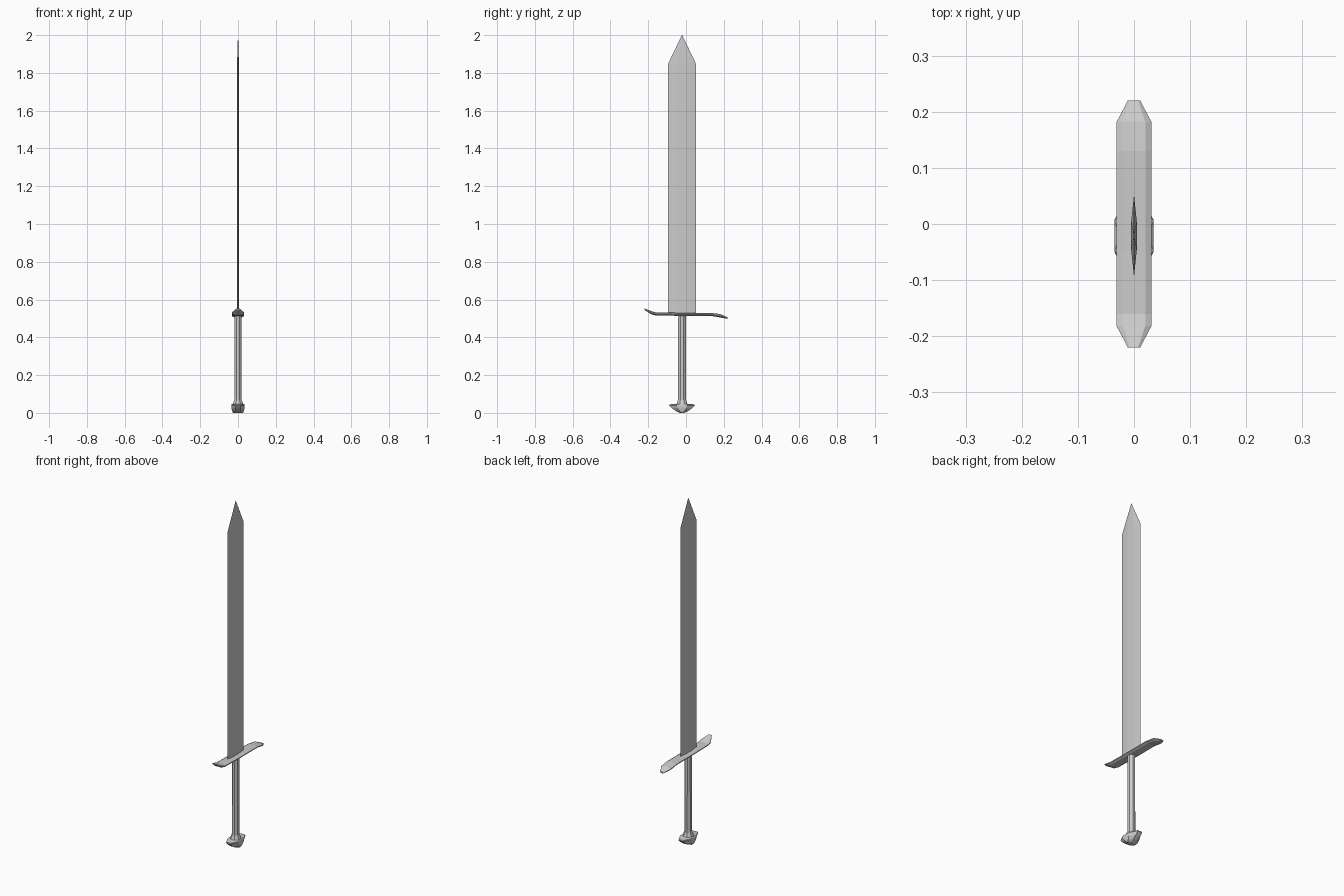
import bpy, bmesh, math

if "Cube" in bpy.data.objects:
    bpy.data.objects.remove(bpy.data.objects["Cube"])

CY = -0.021  # centre line of blade and grip


def loft(name, rings):
    """Skin a list of equal-length vertex rings and cap both ends."""
    bm = bmesh.new()
    loops = [[bm.verts.new(p) for p in ring] for ring in rings]
    n = len(loops[0])
    for a, b in zip(loops, loops[1:]):
        for i in range(n):
            j = (i + 1) % n
            bm.faces.new((a[i], a[j], b[j], b[i]))
    bm.faces.new(loops[0])
    bm.faces.new(loops[-1])
    bmesh.ops.remove_doubles(bm, verts=bm.verts, dist=0.00005)
    bmesh.ops.recalc_face_normals(bm, faces=bm.faces)
    me = bpy.data.meshes.new(name)
    bm.to_mesh(me)
    bm.free()
    ob = bpy.data.objects.new(name, me)
    bpy.context.collection.objects.link(ob)
    return ob


# Blade: flat six-sided section, pointed tip
def blade_ring(z, hy, fy, hx):
    return [(0, CY + hy, z), (-hx, CY + fy, z), (-hx, CY - fy, z),
            (0, CY - hy, z), (hx, CY - fy, z), (hx, CY + fy, z)]


loft("blade", [blade_ring(0.52, 0.073, 0.025, 0.005),
               blade_ring(1.85, 0.073, 0.025, 0.005),
               blade_ring(2.0, 0.001, 0.0005, 0.0005)])


# Crossguard: bevelled bar, one end curling up and the other down
def guard_ring(y, hx, z, hz):
    k = hx * 0.65
    return [(hx, y, z + hz * 0.3), (k, y, z + hz), (-k, y, z + hz), (-hx, y, z + hz * 0.3),
            (-hx, y, z - hz * 0.3), (-k, y, z - hz), (k, y, z - hz), (hx, y, z - hz * 0.3)]


guard = [(-0.22, 0.011, 0.549, 0.004), (-0.182, 0.031, 0.530, 0.009),
         (-0.16, 0.031, 0.524, 0.008), (-0.05, 0.031, 0.522, 0.008),
         (0.05, 0.031, 0.522, 0.008), (0.13, 0.031, 0.522, 0.008),
         (0.182, 0.031, 0.514, 0.009), (0.22, 0.011, 0.502, 0.004)]
loft("crossguard", [guard_ring(*g) for g in guard])


# Grip and pommel: eight-sided sections stacked along z
def oct_ring(z, hx, hy):
    c = math.cos(math.pi / 8)
    angles = [math.pi / 8 + i * math.pi / 4 for i in range(8)]
    return [(hx * math.cos(a) / c, CY + hy * math.sin(a) / c, z) for a in angles]


loft("grip", [oct_ring(z, hx, hy) for z, hx, hy in
              [(0.04, 0.031, 0.034), (0.052, 0.026, 0.027), (0.07, 0.019, 0.021), (0.52, 0.018, 0.020)]])

loft("pommel", [oct_ring(z, hx, hy) for z, hx, hy in
                [(0.0, 0.026, 0.012), (0.008, 0.031, 0.030), (0.022, 0.034, 0.050),
                 (0.040, 0.035, 0.068), (0.045, 0.034, 0.066), (0.048, 0.031, 0.034)]])
